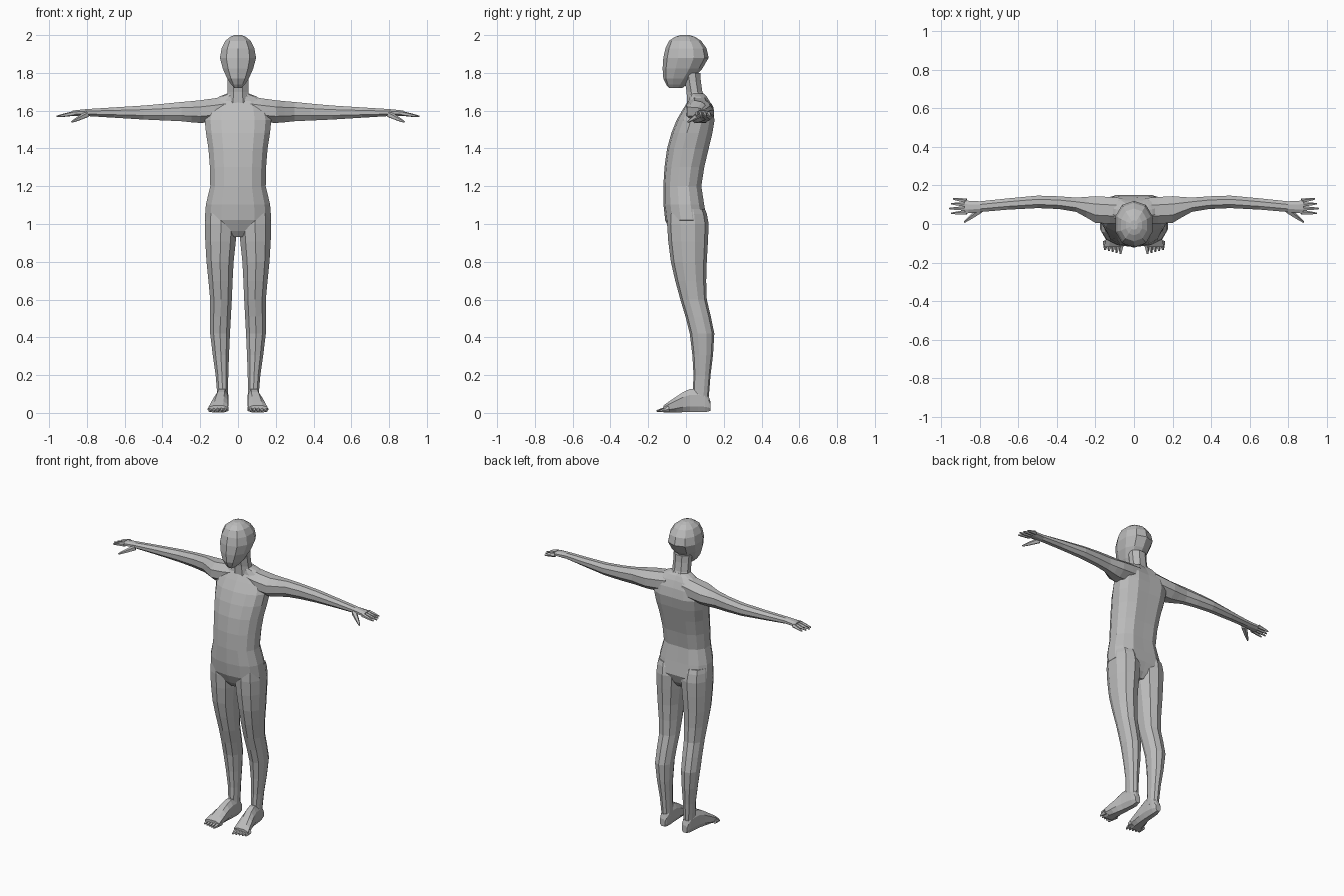
import bpy, bmesh
from math import sin, cos, tau, copysign
from mathutils import Vector

if "Cube" in bpy.data.objects:
    bpy.data.objects.remove(bpy.data.objects["Cube"])

skin = bpy.data.materials.new("plain grey")
skin.use_nodes = True
grey = (.5, .5, .5, 1)
skin.diffuse_color = grey
skin.node_tree.nodes["Principled BSDF"].inputs["Base Color"].default_value = grey


def bridge_rings(name, rings):
    """Bridge a list of closed rings into a capped, flat-shaded part."""
    bm = bmesh.new()
    loops = [[bm.verts.new(point) for point in ring] for ring in rings]
    for lower, upper in zip(loops, loops[1:]):
        for i in range(len(lower)):
            bm.faces.new((lower[i - 1], lower[i], upper[i], upper[i - 1]))
    bm.faces.new(loops[0])
    bm.faces.new(loops[-1])
    bmesh.ops.recalc_face_normals(bm, faces=bm.faces)
    mesh = bpy.data.meshes.new(name)
    bm.to_mesh(mesh)
    bm.free()
    mesh.materials.append(skin)
    part = bpy.data.objects.new(name, mesh)
    bpy.context.collection.objects.link(part)
    return part


def with_midpoints(sections):
    """Insert a smoothly curved section between each neighbouring pair."""
    keys = [Vector(section) for section in sections]
    padded = [keys[0], *keys, keys[-1]]
    result = []
    for before, start, end, after in zip(padded, padded[1:], padded[2:], padded[3:]):
        middle = (start + end) / 2
        outer = (before + after) / 2
        result += [start, middle + (middle - outer) / 8]
    return result + [keys[-1]]


def loft(name, axis, sections, sides, power=1, side=1):
    """Sections are (position on axis, low u, high u, low v, high v)."""
    rings = []
    for position, u_low, u_high, v_low, v_high in with_midpoints(sections):
        ring = []
        for k in range(sides):
            angle = tau * (k + .5) / sides
            across = copysign(abs(cos(angle)) ** power, cos(angle))
            along = copysign(abs(sin(angle)) ** power, sin(angle))
            point = [(u_low + u_high + across * (u_high - u_low)) / 2,
                     (v_low + v_high + along * (v_high - v_low)) / 2]
            point.insert(axis, position)
            point[0] *= side
            ring.append(point)
        rings.append(ring)
    return bridge_rings(name, rings)


def digit(name, start, end, base_radius, tip_radius, side):
    """Tapered finger or toe with five sides."""
    start, end = Vector(start), Vector(end)
    turn = (end - start).to_track_quat("Z", "Y")
    rings = []
    for centre, radius in ((start, base_radius),
                           (start.lerp(end, .6), (base_radius + tip_radius) / 2),
                           (end, tip_radius)):
        ring = []
        for k in range(5):
            angle = tau * k / 5
            point = centre + turn @ Vector((cos(angle), sin(angle), 0)) * radius
            point.x *= side
            ring.append(point)
        rings.append(ring)
    bridge_rings(name, rings)


def centred(rows):
    """Turn (height, half width, front, back) rows into symmetric sections."""
    return [(height, -half, half, front, back) for height, half, front, back in rows]


# Torso from the crotch to the base of the neck
torso = loft("torso", 2, centred([
    (.93, .03, -.06, .07),
    (1.02, .18, -.11, .12),
    (1.2, .15, -.12, .09),
    (1.4, .16, -.1, .13),
    (1.55, .18, -.05, .16),
    (1.65, .14, .01, .13),
    (1.69, .06, .01, .1)]), sides=14, power=.85)
# Hollow along the spine
for vertex in torso.data.vertices:
    if vertex.co.y > .06 and abs(vertex.co.x) < .01:
        vertex.co.y -= .01

# Neck
loft("neck", 2, centred([
    (1.6, .08, 0, .14),
    (1.7, .06, 0, .09),
    (1.8, .06, -.02, .08)]), sides=8)

# Head with a narrow chin and sloping jaw
loft("head", 2, centred([
    (1.72, .02, -.09, -.02),
    (1.77, .06, -.12, .04),
    (1.88, .1, -.12, .12),
    (1.97, .07, -.09, .08),
    (2, .02, -.03, .02)]), sides=10, power=.9)

for label, side in (("left", 1), ("right", -1)):
    # Arm from inside the shoulder to the palm
    loft(label + "_arm", 0, [
        (.06, 0, .14, 1.54, 1.68),
        (.2, 0, .15, 1.53, 1.66),
        (.3, .06, .14, 1.54, 1.65),
        (.5, .08, .15, 1.55, 1.63),
        (.8, .06, .12, 1.57, 1.61),
        (.88, .05, .13, 1.57, 1.6)], sides=8, side=side)

    # Fingers, longest in the middle, and thumb
    for i, finger in enumerate(("index", "middle", "ring", "little")):
        y = .06 + i * .02
        tip = (.96 - abs(i - 1) * .01, y + (i - 1) * .005, 1.57)
        digit(f"{label}_{finger}_finger", (.87, y, 1.585), tip, .013, .004, side)
    digit(label + "_thumb", (.8, .07, 1.58), (.88, .01, 1.54), .018, .005, side)

    # Leg from the ankle to inside the hip
    loft(label + "_leg", 2, [
        (.07, .05, .11, .03, .12),
        (.2, .05, .12, .04, .13),
        (.42, .04, .15, .02, .15),
        (.6, .03, .15, -.03, .11),
        (.8, .02, .17, -.08, .11),
        (1, 0, .18, -.1, .12),
        (1.08, .02, .17, -.09, .1)], sides=10, power=.9, side=side)

    # Foot from heel to ball
    loft(label + "_foot", 1, [
        (.13, .06, .1, .01, .06),
        (.1, .05, .11, 0, .12),
        (.02, .05, .12, 0, .13),
        (-.05, .05, .14, 0, .09),
        (-.12, .05, .16, 0, .04)], sides=8, power=.8, side=side)

    # Toes, shortest on the outside
    for i, toe in enumerate(("big", "second", "third", "fourth", "little")):
        x = .065 + i * .02
        tip = (x + .005, -.155 + i * .005, .01)
        digit(f"{label}_{toe}_toe", (x, -.09, .02), tip, .017, .005, side)
